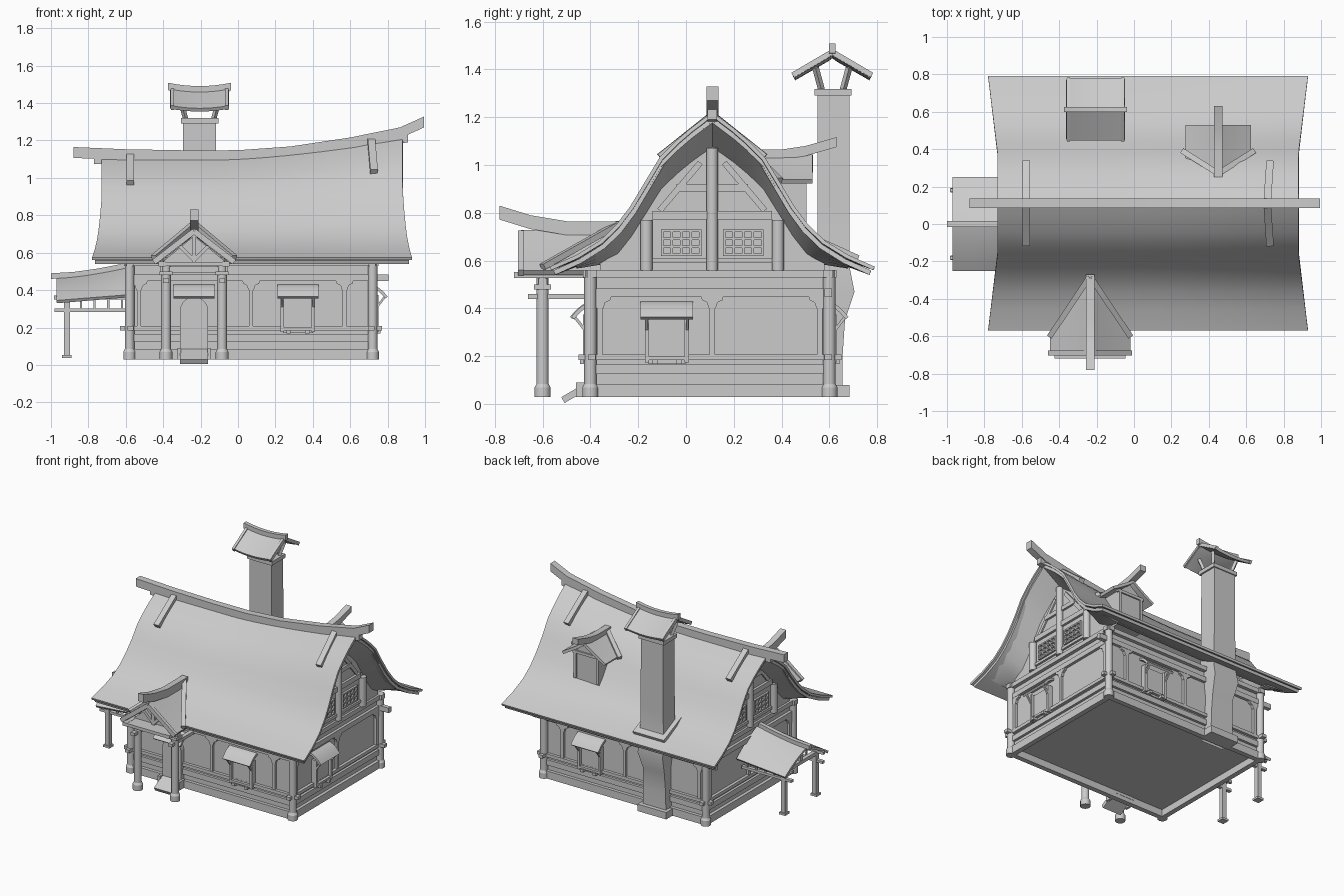
import bpy, bmesh, math
from mathutils import Matrix, Vector

if "Cube" in bpy.data.objects:
    bpy.data.objects.remove(bpy.data.objects["Cube"])

grey = bpy.data.materials.new("plain grey")
grey.use_nodes = True
grey.diffuse_color = (0.6, 0.6, 0.6, 1)
grey.node_tree.nodes["Principled BSDF"].inputs["Base Color"].default_value = (0.6, 0.6, 0.6, 1)
made = []
I = Matrix.Identity(4)


def place(x, y, z=0, turn=0):
    return Matrix.Translation((x, y, z)) @ Matrix.Rotation(math.radians(turn), 4, "Z")


def add(name, bm, M=I):
    bmesh.ops.recalc_face_normals(bm, faces=bm.faces[:])
    bm.transform(M)
    me = bpy.data.meshes.new(name)
    bm.to_mesh(me)
    bm.free()
    me.materials.append(grey)
    ob = bpy.data.objects.new(name, me)
    bpy.context.collection.objects.link(ob)
    made.append(ob)
    return ob


def box(name, c, s, M=I):
    bm = bmesh.new()
    bmesh.ops.create_cube(bm, size=1, matrix=Matrix.Translation(c) @ Matrix.Diagonal((*s, 1)))
    return add(name, bm, M)


def bar(name, a, b, w, h, M=I):
    a, b = Vector(a), Vector(b)
    R = (b - a).to_track_quat("X", "Z").to_matrix().to_4x4()
    return box(name, (0, 0, 0), ((b - a).length, w, h), M @ Matrix.Translation((a + b) / 2) @ R)


def cone(name, x, y, z0, z1, r0, r1, M=I):
    bm = bmesh.new()
    bmesh.ops.create_cone(bm, cap_ends=True, segments=14, radius1=r0, radius2=r1, depth=z1 - z0,
                          matrix=Matrix.Translation((x, y, (z0 + z1) / 2)))
    return add(name, bm, M)


def footed_post(name, x, y, top, M=I):
    cone(name, x, y, .07, top, .026, .026, M)
    cone(name + "_base", x, y, .03, .07, .034, .034, M)
    cone(name + "_base_taper", x, y, .07, .085, .034, .026, M)


def prism(name, pts, depth, M=I):
    """Outline in local x-z, extruded along local y."""
    bm = bmesh.new()
    rings = [[bm.verts.new((a, y, b)) for a, b in pts] for y in (-depth / 2, depth / 2)]
    for ring in rings:
        bm.faces.new(ring)
    for i in range(len(pts)):
        j = (i + 1) % len(pts)
        bm.faces.new((rings[0][i], rings[0][j], rings[1][j], rings[1][i]))
    return add(name, bm, M)


def curved_beam(name, top, h, width, M=I):
    prism(name, top + [(a, b - h) for a, b in reversed(top)], width, M)


def sheet(name, f, us, vs, thick, M=I):
    bm = bmesh.new()
    g = [[bm.verts.new(f(u, v)) for v in vs] for u in us]
    for i in range(len(us) - 1):
        for j in range(len(vs) - 1):
            bm.faces.new((g[i][j], g[i + 1][j], g[i + 1][j + 1], g[i][j + 1]))
    ob = add(name, bm, M)
    if ob.data.polygons[0].normal.z < 0:
        ob.data.flip_normals()
    m = ob.modifiers.new("thickness", "SOLIDIFY")
    m.thickness, m.offset = thick, -1


def span(a, b, n):
    return [a + (b - a) * i / n for i in range(n + 1)]


def saddle_roof(name, u0, u1, half, eave, ridge, thick, M, sag=0.0):
    """Gabled roof along local x; ridge and eave are height functions."""
    def f(u, v):
        k = 1 - abs(v)
        return (u, v * half, eave(u) + (ridge(u) - eave(u)) * (k - sag * k * (1 - k)))
    sheet(name, f, span(u0, u1, 8), span(-1, 1, 12), thick, M)


# Main roof
PROFILE = [(0, 1), (.05, .945), (.093, .895), (.155, .812), (.22, .71), (.28, .555),
           (.344, .39), (.4, .275), (.47, .17), (.57, .075), (.68, 0)]
DYS = [-d for d, _ in reversed(PROFILE)] + [d for d, _ in PROFILE[1:]]
RIDGE_Y = 0.11


def rise(d):
    for (a, p), (b, q) in zip(PROFILE, PROFILE[1:]):
        if abs(d) <= b:
            return p + (q - p) * (abs(d) - a) / (b - a)
    return 0


def roof_z(x, d):
    top = 1.11 + 0.11 * (max(0, x + 0.1) / 0.98) ** 1.5
    return 0.575 + rise(d) * (top - 0.575)


def main_roof(inset, drop):
    def f(u, v):
        flare = 0.05 * max(0, abs(v) / .68 - .4) / .6 - inset
        x = u + flare * (u - 0.075) / 0.805
        return (x, v * (1 - inset / .68), roof_z(u, v) - drop)
    return f


def soffit_z(x, d, k):
    """Underside of the overhang; k runs from 0 at the verge to 1 at the gable wall."""
    return roof_z(x, d) - .034 - .085 * k * min(1, (.6 - abs(d)) / .2)


XS = span(-.73, .88, 18)
M_ROOF = place(0, RIDGE_Y)
sheet("roof_top_layer", main_roof(0, 0), XS, DYS, .016, M_ROOF)
sheet("roof_lower_layer", main_roof(.015, .016), XS, DYS, .02, M_ROOF)
curved_beam("ridge_beam", [(-.88, 1.165), (-.6, 1.153), (-.26, 1.147), (0, 1.148), (.28, 1.168),
                           (.6, 1.216), (.866, 1.27), (.995, 1.328)], .058, .05, M_ROOF)
curved_beam("ridge_purlin", [(x, roof_z(x, 0) + .025) for x in span(-.77, .91, 12)], .06, .04, M_ROOF)
for sx, tilt in ((-.575, 0), (.712, .015)):
    for s in (-1, 1):
        bar("ridge_strap", (sx, 0, roof_z(sx, 0) + .016),
            (sx + tilt, s * .22, roof_z(sx, .22) + .02), .04, .03, M_ROOF)

# House body and corner posts
box("house_body", (.07, .1, .32), (1.28, .98, .48))
for x in (-.58, .72):
    for y in (-.4, .6):
        footed_post("corner_post", x, y, .56)


def awning(u, M):
    sheet("awning", lambda a, t: (u + a, -.085 * t, .43 - .02 * t - .045 * t * t), [-.11, .11],
          span(0, 1, 6), .016, M)


def window(u, M):
    box("window_pane", (u, -.005, .27), (.16, .02, .2), M)
    for s in (-1, 1):
        box("window_jamb", (u + s * .083, -.015, .275), (.018, .04, .2), M)
        box("window_foot", (u + s * .05, -.03, .177), (.022, .035, .02), M)
        bar("awning_strut", (u + s * .085, -.02, .3), (u + s * .085, -.075, .37), .012, .012, M)
    box("window_sill", (u, -.015, .192), (.18, .04, .016), M)
    awning(u, M)


def wall_frame(M, L, studs, win, overhang):
    bands = ((.03, .085, .036, 0), (.125, .165, .026, 0), (.185, .208, .032, .05),
             (.448, .484, .03, overhang), (.53, .562, .04, .03))
    for z0, z1, out, over in bands:
        box("wall_beam", (0, 0, (z0 + z1) / 2), (L + 2 * over, out, z1 - z0), M)
    for u in studs:
        box("wall_stud", (u, 0, .33), (.022, .026, .25), M)
        for s in (-1, 1):
            prism("stud_bracket", [(u, .45), (u + s * .046, .45), (u + s * .043, .435),
                                   (u + s * .022, .425), (u + s * .014, .4), (u, .395)], .026, M)
    if win is not None:
        window(win, M)


FRONT, BACK = place(.07, -.395), place(.07, .595, 0, 180)
RIGHT, LEFT = place(.715, .1, 0, 90), place(-.575, .1, 0, -90)
wall_frame(FRONT, 1.3, (-.6, 0, .5), .25, 0)
wall_frame(BACK, 1.3, (-.5, 0, .6), -.27, .085)
wall_frame(RIGHT, 1, (-.46, .01, .46), -.18, 0)
wall_frame(LEFT, 1, (-.46, -.01, .46), None, 0)

# Gables
for wx, edge, turn in ((.7, .865, 90), (-.56, -.715, -90)):
    sheet("gable_soffit", lambda u, v: (u, v, soffit_z(u, v, (edge - u) / (edge - wx))),
          span(wx, edge, 4), [d for d in DYS if abs(d) < .6], .008, M_ROOF)
    M = place(wx, RIDGE_Y, 0, turn)
    ds = [d for d in DYS if abs(d) <= .47]
    prism("gable_wall", [(-.47, .55)] + [(d, soffit_z(wx, d, 1) + .01) for d in ds] + [(.47, .55)], .04, M)
    cone("gable_king_post", 0, -.03, .56, soffit_z(wx, 0, 1), .024, .024, M)
    box("gable_tie", (0, -.02, .79), (.5, .035, .036), M)
    box("gable_upper_tie", (0, -.02, .905), (.3, .03, .03), M)
    box("gable_sill", (0, -.02, .6), (.6, .03, .02), M)
    for s in (-1, 1):
        cone("gable_side_post", s * .275, -.03, .56, .77, .026, .026, M)
        bar("gable_brace", (s * .22, -.02, .81), (s * .05, -.02, 1.01), .02, .025, M)
        c = s * .13
        for i in range(5):
            box("lattice_upright", (c - .08 + .04 * i, -.025, .675), (.01, .02, .1), M)
        for i in range(4):
            box("lattice_rail", (c, -.025, .625 + .0333 * i), (.17, .02, .01), M)

# Front porch, running outward along local x
M = place(-.235, 0, 0, -90)
saddle_roof("porch_roof", .28, .69, .215, lambda u: .56, lambda u: .725 + .02 * max(0, u - .5), .025, M, .1)
curved_beam("porch_ridge_beam", [(.27, .765), (.5, .765), (.65, .79), (.78, .83)], .058, .045, M)
prism("porch_gable_panel", [(-.17, .55), (0, .69), (.17, .55)], .02, place(-.235, -.61))
for s in (-1, 1):
    bar("porch_valley_board", (.28, 0, .755), (.6, s * .215, .575), .03, .025, M)
    bar("porch_barge_board", (.69, 0, .715), (.69, s * .215, .55), .025, .03, M)
    bar("porch_truss_brace", (.63, 0, .56), (.63, s * .08, .64), .02, .02, M)
    footed_post("porch_post", .6, s * .15, .53, M)
    box("porch_side_beam", (.53, s * .15, .45), (.26, .03, .022), M)
    box("porch_eave_beam", (.56, s * .17, .54), (.32, .035, .025), M)
    box("post_capital", (.6, s * .15, .49), (.07, .07, .02), M)
box("porch_front_beam", (.66, 0, .54), (.12, .38, .022), M)
box("porch_tie_beam", (.6, 0, .51), (.035, .36, .03), M)
box("porch_king_post", (.63, 0, .62), (.022, .022, .16), M)

# Door and step
arch = [(.075 * math.cos(a), .29 + .075 * math.sin(a)) for a in span(0, math.pi, 10)]
M_DOOR = place(-.235, -.4)
prism("door", [(-.075, .06)] + arch[::-1] + [(.075, .06)], .05, M_DOOR)
awning(0, M_DOOR)
bar("step_board", (-.235, -.515, .017), (-.235, -.42, .072), .15, .028)
for s in (-1, 1):
    box("step_cheek", (-.235 + s * .08, -.43, .06), (.018, .06, .06))

# Rear dormer
M = place(.45, 0, 0, 90)
prism("dormer_body", [(-.1, .7), (-.1, .95), (0, 1.03), (.1, .95), (.1, .7)], .24, place(.45, .375))
saddle_roof("dormer_roof", .27, .53, .175, lambda u: .94, lambda u: 1.045 + .04 * max(0, u - .4), .02, M, .1)
curved_beam("dormer_ridge_beam", [(.25, 1.065), (.4, 1.065), (.5, 1.08), (.63, 1.117)], .042, .045, M)
for s in (-1, 1):
    bar("dormer_valley_board", (.27, 0, 1.05), (.39, s * .19, .935), .03, .025, M)
    bar("dormer_frame", (.495, s * .09, .76), (.495, s * .09, .96), .02, .02, M)
box("dormer_lintel", (.495, 0, .95), (.02, .22, .02), M)

# Chimney with its little roof
STACK = [(.03, .655, .092), (.2, .655, .09), (.35, .665, .086), (.47, .705, .1), (.57, .685, .095),
         (.8, .685, .09), (1.3, .685, .088)]
bm = bmesh.new()
prev = None
for z, back, half in STACK:
    ring = [bm.verts.new((x, y, z)) for x, y in ((-half, .55), (half, .55), (half, back), (-half, back))]
    for i in range(4 if prev else 0):
        bm.faces.new((prev[i], prev[i - 1], ring[i - 1], ring[i]))
    prev = ring
bm.faces.new(prev)
add("chimney_stack", bm, place(-.205, 0))
box("chimney_foot", (-.205, .63, .055), (.23, .11, .05))
box("chimney_collar", (-.205, .615, 1.305), (.2, .155, .028))
bar("chimney_flashing", (-.205, .515, .7), (-.205, .72, .608), .25, .03)
M = place(-.205, .612)
bend = lambda u: .016 * (u / .16) ** 2
saddle_roof("chimney_roof", -.155, .155, .165, lambda u: 1.372 + bend(u), lambda u: 1.467 + bend(u), .02, M)
curved_beam("chimney_ridge_beam", [(u, 1.491 + bend(u)) for u in span(-.168, .168, 8)], .04, .028, M)
for sx in (-1, 1):
    for sy in (-1, 1):
        bar("chimney_roof_post", (sx * .075, sy * .045, 1.315), (sx * .1, sy * .07, 1.407), .02, .02, M)
        bar("chimney_barge_board", (sx * .145, 0, 1.472), (sx * .145, sy * .165, 1.375), .018, .025, M)

# Side lean-to with a rounded roof
saddle_roof("side_shelter_roof", -.97, -.58, .25, lambda u: .345 + .08 * (u + .97),
            lambda u: .468 + .06 * ((u + .97) / .39) ** 1.5, .018, I, -.35)
curved_beam("side_shelter_ridge_beam", [(-1, .49), (-.88, .497), (-.75, .515), (-.58, .548)], .03, .03)
for y in (-.18, .18):
    box("shelter_post", (-.915, y, .2), (.032, .032, .32))
    box("shelter_post_foot", (-.915, y, .045), (.05, .05, .015))
    box("shelter_low_beam", (-.78, y, .292), (.4, .025, .018))
    box("shelter_eave_beam", (-.785, y, .36), (.4, .02, .02))
    for x in span(-.84, -.62, 3):
        box("shelter_strut", (x, y, .325), (.012, .012, .06))
box("shelter_cross_beam", (-.915, 0, .345), (.028, .44, .025))
box("shelter_king_post", (-.915, 0, .41), (.024, .024, .12))

# Apply thickness, then smooth the curved surfaces
bpy.ops.object.select_all(action="DESELECT")
for ob in made:
    ob.select_set(True)
bpy.context.view_layer.objects.active = made[0]
bpy.ops.object.convert(target="MESH")
bpy.ops.object.shade_smooth_by_angle(angle=math.radians(32))
